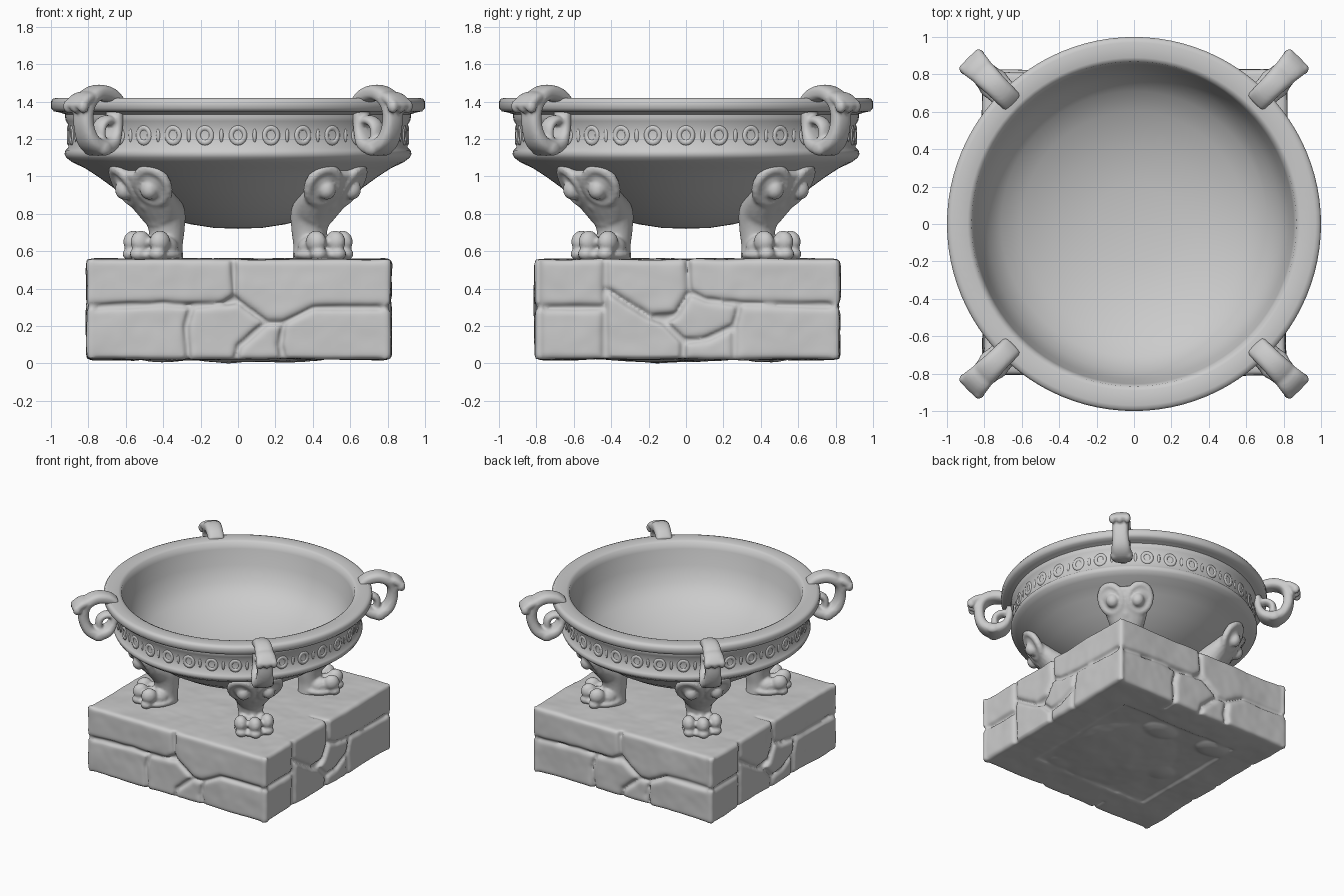
import bpy, bmesh, math, random
from mathutils import Vector, Matrix

if "Cube" in bpy.data.objects:
    bpy.data.objects.remove(bpy.data.objects["Cube"])

random.seed(4)


def finish(bm, name, smooth_angle=None):
    bmesh.ops.recalc_face_normals(bm, faces=bm.faces[:])
    mesh = bpy.data.meshes.new(name)
    bm.to_mesh(mesh)
    bm.free()
    ob = bpy.data.objects.new(name, mesh)
    bpy.context.collection.objects.link(ob)
    if smooth_angle:
        bpy.ops.object.select_all(action='DESELECT')
        bpy.context.view_layer.objects.active = ob
        ob.select_set(True)
        bpy.ops.object.shade_smooth_by_angle(angle=math.radians(smooth_angle))
    return ob


def fuse(ob, voxel, smooth):
    """Melt overlapping volumes into one sculpted surface."""
    m = ob.modifiers.new("fuse", 'REMESH')
    m.mode = 'VOXEL'
    m.voxel_size = voxel
    m.use_smooth_shade = True
    s = ob.modifiers.new("soften", 'SMOOTH')
    s.factor = 0.5
    s.iterations = smooth


def spline(pts, n):
    """Catmull-Rom samples through points of any dimension."""
    out = []
    for i in range(len(pts) - 1):
        p = [pts[max(0, min(len(pts) - 1, i + k))] for k in (-1, 0, 1, 2)]
        for j in range(n):
            t = j / n
            out.append([0.5 * (2 * b + (c - a) * t + (2 * a - 5 * b + 4 * c - d) * t * t
                               + (3 * b - a - 3 * c + d) * t ** 3) for a, b, c, d in zip(*p)])
    return out + [list(pts[-1])]


def loft(bm, rings):
    n = len(rings[0])
    for a, b in zip(rings, rings[1:]):
        for k in range(n):
            bm.faces.new((a[k], a[(k + 1) % n], b[(k + 1) % n], b[k]))
    bm.faces.new(rings[0])
    bm.faces.new(rings[-1])


def sweep(bm, pts, power=1.0, n=6, sides=20):
    """Tube in the radial plane; each point is r, z, half thickness, half width."""
    path = spline(pts, n)
    rings = []
    for i, (r, z, th, w) in enumerate(path):
        a, b = path[max(0, i - 1)], path[min(len(path) - 1, i + 1)]
        t = Vector((b[0] - a[0], 0, b[1] - a[1])).normalized()
        nrm = Vector((-t.z, 0, t.x))
        ring = []
        for k in range(sides):
            c, s = math.cos(math.tau * k / sides), math.sin(math.tau * k / sides)
            c, s = math.copysign(abs(c) ** power, c), math.copysign(abs(s) ** power, s)
            ring.append(bm.verts.new(Vector((r, s * w, z)) + nrm * c * th))
        rings.append(ring)
    loft(bm, rings)


def ball(bm, pos, size, tilt=0.0):
    m = Matrix.Translation(pos) @ Matrix.Rotation(tilt, 4, 'Y') @ Matrix.Diagonal((*size, 1))
    bmesh.ops.create_uvsphere(bm, u_segments=20, v_segments=12, radius=1, matrix=m)


def block(bm, size, z):
    bmesh.ops.create_cube(bm, size=1, matrix=Matrix.Translation((0, 0, z)) @ Matrix.Diagonal((*size, 1)))


def torus(bm, matrix, R, r, nu=18, nv=8):
    g = [[bm.verts.new(matrix @ Vector(((R + r * math.cos(math.tau * j / nv)) * math.cos(math.tau * i / nu),
                                        (R + r * math.cos(math.tau * j / nv)) * math.sin(math.tau * i / nu),
                                        r * math.sin(math.tau * j / nv)))) for j in range(nv)] for i in range(nu)]
    for i in range(nu):
        for j in range(nv):
            a, b = g[i], g[(i + 1) % nu]
            bm.faces.new((a[j], b[j], b[(j + 1) % nv], a[(j + 1) % nv]))


def around(ob, name):
    """Four copies on the diagonals."""
    for k in range(4):
        o = ob if k == 0 else ob.copy()
        if k:
            bpy.context.collection.objects.link(o)
        o.name = f"{name}_{k + 1}"
        o.rotation_euler.z = math.radians(45 + 90 * k)


def inset(poly, d):
    """Move every side of an outline inwards by d."""
    area = sum(a[0] * b[1] - b[0] * a[1] for a, b in zip(poly, poly[1:] + poly[:1]))
    pts = [Vector(p) for p in (poly if area > 0 else poly[::-1])]
    out = []
    for i, p in enumerate(pts):
        e1 = (p - pts[i - 1]).normalized()
        e2 = (pts[(i + 1) % len(pts)] - p).normalized()
        n1, n2 = Vector((-e1.y, e1.x)), Vector((-e2.y, e2.x))
        out.append(p + (n1 + n2) * d / max(.5, 1 + n1.dot(n2)))
    return out


# Bowl: revolved profile, underside up to the rim and down the inside
profile = [(0, .72), (.13, .725), (.26, .745), (.40, .79), (.52, .85), (.64, .92), (.75, 1.0),
           (.82, 1.045), (.885, 1.075), (.918, 1.10), (.928, 1.12), (.922, 1.14), (.907, 1.155),
           (.91, 1.28), (.92, 1.295), (.924, 1.315), (.925, 1.332), (.955, 1.342), (.985, 1.348),
           (1.0, 1.365), (1.0, 1.40), (.99, 1.415), (.97, 1.42), (.89, 1.42), (.868, 1.41),
           (.855, 1.36), (.83, 1.24), (.785, 1.12), (.71, 1.035), (.60, .97), (.42, .90), (.22, .865), (0, .855)]
bm = bmesh.new()
vs = [bm.verts.new((r, 0, z)) for r, z in profile]
es = [bm.edges.new(p) for p in zip(vs, vs[1:])]
bmesh.ops.spin(bm, geom=vs + es, cent=(0, 0, 0), axis=(0, 0, 1), angle=math.tau, steps=96)
bmesh.ops.remove_doubles(bm, verts=bm.verts[:], dist=1e-4)
finish(bm, "bowl", 60)

# Relief band: worn rings and beads around the bowl
bm = bmesh.new()
count = 32
for i in range(count):
    turn = Matrix.Rotation(math.tau * i / count, 4, 'Z')
    m = turn @ Matrix.Translation((.904, 0, 1.22)) @ Matrix.Rotation(math.pi / 2, 4, 'Y')
    torus(bm, m @ Matrix.Diagonal((1, .9, .7, 1)), .04, .016)
    half = Matrix.Rotation(math.tau * (i + .5) / count, 4, 'Z')
    ball(bm, half @ Vector((.902, 0, 1.22)), (.012, .014, .04))
finish(bm, "band_relief", 60)

# Legs: tapering shank, swelling knee with scrolls, clawed paw
bm = bmesh.new()
sweep(bm, [(.55, .54, .10, .10), (.545, .63, .09, .09), (.54, .72, .095, .10), (.56, .80, .11, .12),
           (.63, .86, .09, .15), (.70, .92, .07, .17), (.76, .98, .05, .17), (.80, 1.03, .035, .12)])
ball(bm, (.62, 0, .58), (.15, .14, .045))
for t, r in ((-.10, .69), (0, .735), (.10, .69)):
    ball(bm, (r, t, .65), (.06, .05, .06))
    ball(bm, (r + .02, t, .585), (.045, .045, .035))
    ball(bm, (r - .07, t * .75, .62), (.08, .05, .06))
for s in (-1, 1):
    ball(bm, (.765, s * .095, .93), (.05, .05, .055))
    m = (Matrix.Translation((.75, s * .105, .95)) @ Matrix.Rotation(s * .35, 4, 'Z')
         @ Matrix.Rotation(math.radians(122), 4, 'Y') @ Matrix.Diagonal((1.2, 1, 1, 1)))
    torus(bm, m, .085, .028)
ball(bm, (.69, 0, .86), (.045, .05, .07), .6)
leg = finish(bm, "leg")
fuse(leg, .011, 2)
around(leg, "leg")

# Handles: strap loop from the rim, flared lip, inner scroll
bm = bmesh.new()
sweep(bm, [(.92, 1.405, .025, .06), (.98, 1.435, .04, .062), (1.06, 1.447, .043, .065),
           (1.13, 1.42, .042, .07), (1.165, 1.36, .04, .062), (1.165, 1.27, .04, .06),
           (1.13, 1.19, .042, .07), (1.06, 1.155, .045, .08), (.985, 1.175, .04, .075),
           (.945, 1.24, .03, .06), (.935, 1.32, .03, .055), (.93, 1.40, .03, .055)], power=.75)
sweep(bm, [(1.12, 1.43, .03, .065), (1.18, 1.415, .035, .075), (1.22, 1.39, .03, .078),
           (1.245, 1.365, .02, .06)], power=.8)
sweep(bm, [(.94, 1.29, .025, .045), (1.0, 1.30, .027, .045), (1.045, 1.27, .027, .045),
           (1.05, 1.21, .027, .045), (1.03, 1.16, .025, .045)])
for t in (-.055, 0, .055):
    ball(bm, (1.225, t, 1.375), (.032, .028, .037))
    ball(bm, (1.06, t, 1.15), (.05, .03, .04))
handle = finish(bm, "handle")
fuse(handle, .01, 2)
around(handle, "handle")

# Pedestal: irregular stones as outlines on two faces, repeated on the opposite two
E, T, B = .826, .568, .012  # outer edge, top and bottom of the stonework
front = [[(-E, T), (-.03, T), (-.02, .36), (-.08, .32), (-.25, .31), (-.4, .32), (-E, .30)],
         [(-.03, T), (E, T), (E, .30), (.4, .30), (.24, .22), (.15, .22), (0, .33), (-.02, .36)],
         [(-E, .30), (-.4, .32), (-.25, .31), (-.28, .2), (-.27, B), (-E, B)],
         [(-.25, .31), (-.08, .32), (0, .33), (.15, .22), (0, .09), (-.02, B), (-.27, B), (-.28, .2)],
         [(0, .09), (.15, .22), (.24, .22), (.22, .1), (.24, B), (-.02, B)],
         [(.24, .22), (.4, .30), (E, .30), (E, B), (.24, B), (.22, .1)]]
side = [[(-E, T), (-.44, T), (-.44, .30), (-E, .30)], [(-E, .30), (-.44, .30), (-.44, B), (-E, B)],
        [(-.44, T), (0, T), (.01, .38), (-.06, .26), (-.2, .25), (-.3, .31), (-.44, .4)],
        [(0, T), (E, T), (E, .31), (.28, .32), (.1, .34), (.01, .38)],
        [(-.44, .4), (-.3, .31), (-.2, .25), (-.12, .22), (-.02, .12), (-.02, B), (-.44, B)],
        [(-.12, .22), (-.06, .26), (.01, .38), (.1, .34), (.28, .32), (.25, .2), (.1, .13), (-.02, .12)],
        [(.28, .32), (E, .31), (E, B), (.25, B), (.25, .2)],
        [(-.02, .12), (.1, .13), (.25, .2), (.25, B), (-.02, B)]]
bm = bmesh.new()
for k in range(4):
    turn = Matrix.Rotation(math.pi / 2 * k, 4, 'Z')
    for outline in (front, side)[k % 2]:
        y = -.82 + random.uniform(0, .016)
        # rounded front edge, then a body running into the core, mitred at the corners
        loft(bm, [[bm.verts.new(turn @ Vector((max(-lim, min(lim, u)), y + depth, z))) for u, z in inset(outline, d)]
                  for depth, d, lim in ((0, .030, 1), (.007, .019, 1), (.025, .010, 1), (.28, .008, .58))])
# solid core, raised top and a lumpy underside
block(bm, (1.54, 1.54, .505), .288)
block(bm, (1.16, 1.16, .25), .434)
ball(bm, (.1, -.1, .06), (.5, .55, .055))
for i in range(10):
    ball(bm, (random.uniform(-.5, .5), random.uniform(-.5, .5), .05), (.16, .12, random.uniform(.03, .045)))
pedestal = finish(bm, "stone_pedestal")
pedestal.location = (.004, .008, 0)
fuse(pedestal, .0135, 3)
noise = bpy.data.textures.new("stone_wear", 'CLOUDS')
noise.noise_scale = .3
wear = pedestal.modifiers.new("wear", 'DISPLACE')
wear.texture = noise
wear.strength = .02
wear.mid_level = .5
